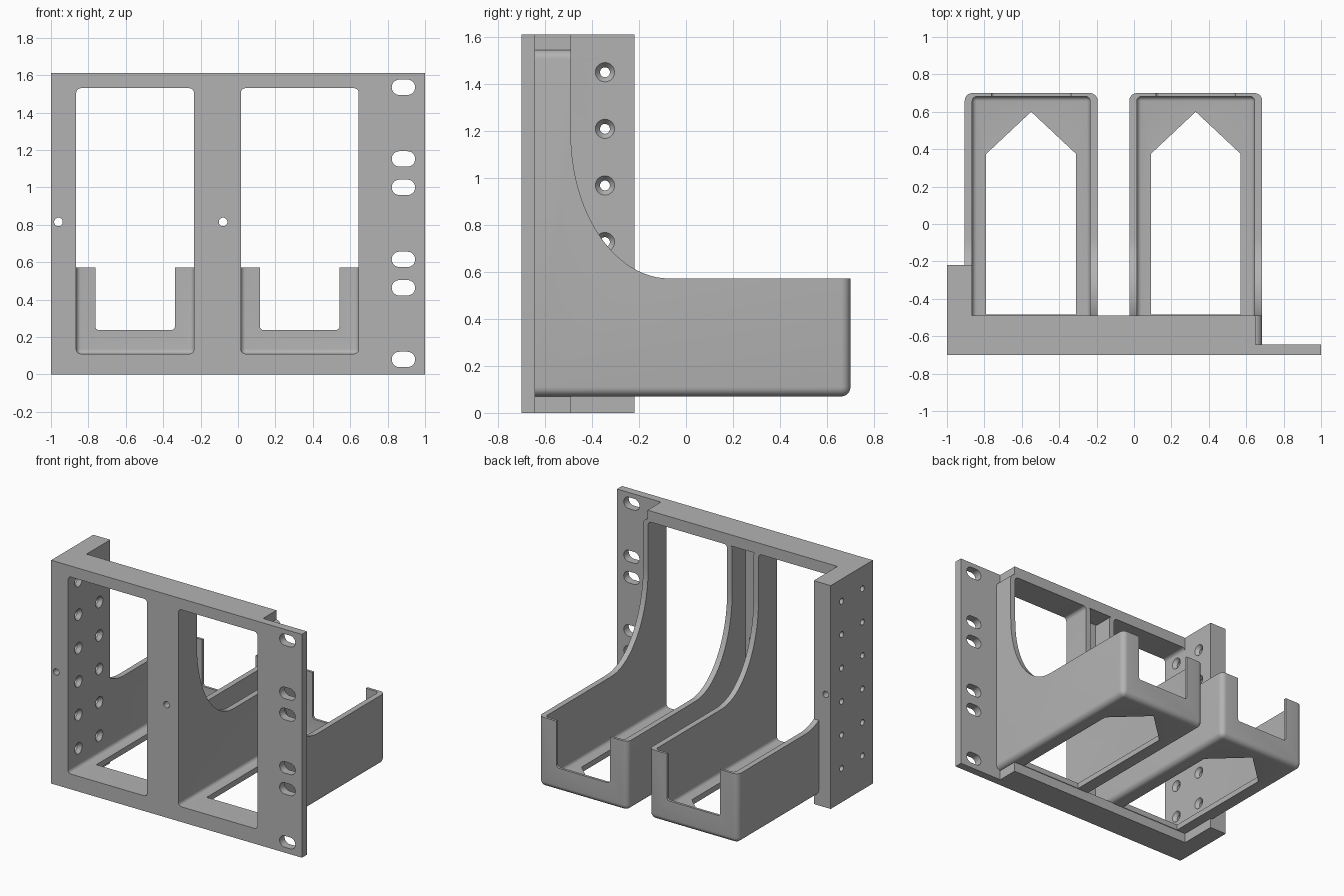
import bpy, bmesh, math
from mathutils import Matrix, Vector

if "Cube" in bpy.data.objects:
    bpy.data.objects.remove(bpy.data.objects["Cube"])

grey = bpy.data.materials.new("grey")
grey.diffuse_color = (0.45, 0.45, 0.45, 1)
grey.use_nodes = True
grey.node_tree.nodes["Principled BSDF"].inputs["Base Color"].default_value = grey.diffuse_color


def make(name, bm):
    bmesh.ops.recalc_face_normals(bm, faces=bm.faces)
    me = bpy.data.meshes.new(name)
    bm.to_mesh(me)
    bm.free()
    me.materials.append(grey)
    ob = bpy.data.objects.new(name, me)
    bpy.context.collection.objects.link(ob)
    return ob


def box(name, x, y, z, r=0, rule=lambda a, b: True, seg=6):
    """Box from (min, max) ranges; edges passing the rule are rounded."""
    bm = bmesh.new()
    bmesh.ops.create_cube(bm, size=1)
    for v in bm.verts:
        v.co = Vector([lo if c < 0 else hi for c, (lo, hi) in zip(v.co, (x, y, z))])
    if r:
        edges = [e for e in bm.edges if rule(e.verts[0].co, e.verts[1].co)]
        bmesh.ops.bevel(bm, geom=edges, offset=r, segments=seg, profile=0.5, affect='EDGES')
    return make(name, bm)


def prism(name, pts, to3d, lo, hi):
    bm = bmesh.new()
    rings = [[bm.verts.new(to3d(a, b, t)) for a, b in pts] for t in (lo, hi)]
    n = len(pts)
    for ring in rings:
        bm.faces.new(ring)
    for i in range(n):
        j = (i + 1) % n
        bm.faces.new((rings[0][i], rings[0][j], rings[1][j], rings[1][i]))
    return make(name, bm)


def rod(name, centre, axis, length, r1, r2):
    bm = bmesh.new()
    rot = Vector((0, 0, 1)).rotation_difference(Vector(axis)).to_matrix().to_4x4()
    bmesh.ops.create_cone(bm, cap_ends=True, segments=32, radius1=r1, radius2=r2,
                          depth=length, matrix=Matrix.Translation(centre) @ rot)
    return make(name, bm)


def combine(a, b, op):
    mod = a.modifiers.new("bool", 'BOOLEAN')
    mod.operation, mod.object, mod.solver = op, b, 'EXACT'
    dg = bpy.context.evaluated_depsgraph_get()
    me = bpy.data.meshes.new_from_object(a.evaluated_get(dg))
    a.modifiers.clear()
    a.data = me
    bpy.data.objects.remove(b)


along_y = lambda a, b: abs(a.y - b.y) > 0.01

# Face plate with mounting ear, top and bottom rims, deep side flange
bracket = box("rack_bracket", (-1, 1), (-0.70, -0.643), (0, 1.61))
combine(bracket, box("bottom_rim", (-1, 0.65), (-0.70, -0.49), (0, 0.075)), 'UNION')
combine(bracket, box("top_rim", (-1, 0.65), (-0.70, -0.49), (1.53, 1.61)), 'UNION')
combine(bracket, box("flange", (-1, -0.865), (-0.70, -0.22), (0, 1.61)), 'UNION')

# Side outline of a tray: tall at the plate, elliptical sweep down to a low wall
outline = [(0.8, 0), (0.8, 0.572), (-0.07, 0.572)]
for i in range(1, 25):
    t = math.pi / 2 * i / 24
    outline.append((-0.07 - 0.42 * math.sin(t), 1.19 - 0.618 * math.cos(t)))
outline += [(-0.49, 1.7), (-0.8, 1.7), (-0.8, 0)]

# Trays
offsets = (0, 0.88)
for d in offsets:
    tray = box("tray", (-0.905 + d, -0.195 + d), (-0.66, 0.70), (0.07, 1.545), 0.04,
               lambda a, b: max(a.y, b.y) > 0)
    side = prism("tray_outline", outline, lambda y, z, x: (x, y, z), -0.95 + d, -0.15 + d)
    combine(tray, side, 'INTERSECT')
    combine(bracket, tray, 'UNION')

# Tray cavities with windows, floor openings and end notches
for d in offsets:
    combine(bracket, box("cavity", (-0.865 + d, -0.235 + d), (-1, 0.682), (0.11, 1.53), 0.025),
            'DIFFERENCE')
    floor = [(-0.79, -0.485), (-0.31, -0.485), (-0.31, 0.375), (-0.55, 0.60), (-0.79, 0.375)]
    combine(bracket, prism("floor_cut", [(x + d, y) for x, y in floor],
                           lambda x, y, z: (x, y, z), 0.0, 0.2), 'DIFFERENCE')
    combine(bracket, box("notch", (-0.763 + d, -0.337 + d), (0.6, 0.8), (0.237, 1.0), 0.02, along_y),
            'DIFFERENCE')

# Ear slots
for z in (1.535, 1.152, 1.0, 0.615, 0.463, 0.08):
    combine(bracket, box("slot", (0.822, 0.947), (-0.8, -0.6), (z - 0.041, z + 0.041), 0.0405,
                         along_y, 8), 'DIFFERENCE')

# Small holes through the front
for x in (-0.96, -0.08):
    combine(bracket, rod("front_hole", (x, -0.4, 0.815), (0, 1, 0), 0.8, 0.023, 0.023), 'DIFFERENCE')

# Countersunk holes through the side flange
for y in (-0.345, -0.582):
    for i in range(6):
        z = 0.245 + 0.241 * i
        combine(bracket, rod("side_hole", (-0.93, y, z), (1, 0, 0), 0.3, 0.021, 0.021), 'DIFFERENCE')
        combine(bracket, rod("countersink", (-0.875, y, z), (1, 0, 0), 0.03, 0.021, 0.045), 'DIFFERENCE')

# Smooth rounded parts, keep edges sharp
bpy.context.view_layer.objects.active = bracket
bracket.select_set(True)
bpy.ops.object.shade_smooth_by_angle(angle=math.radians(30))
